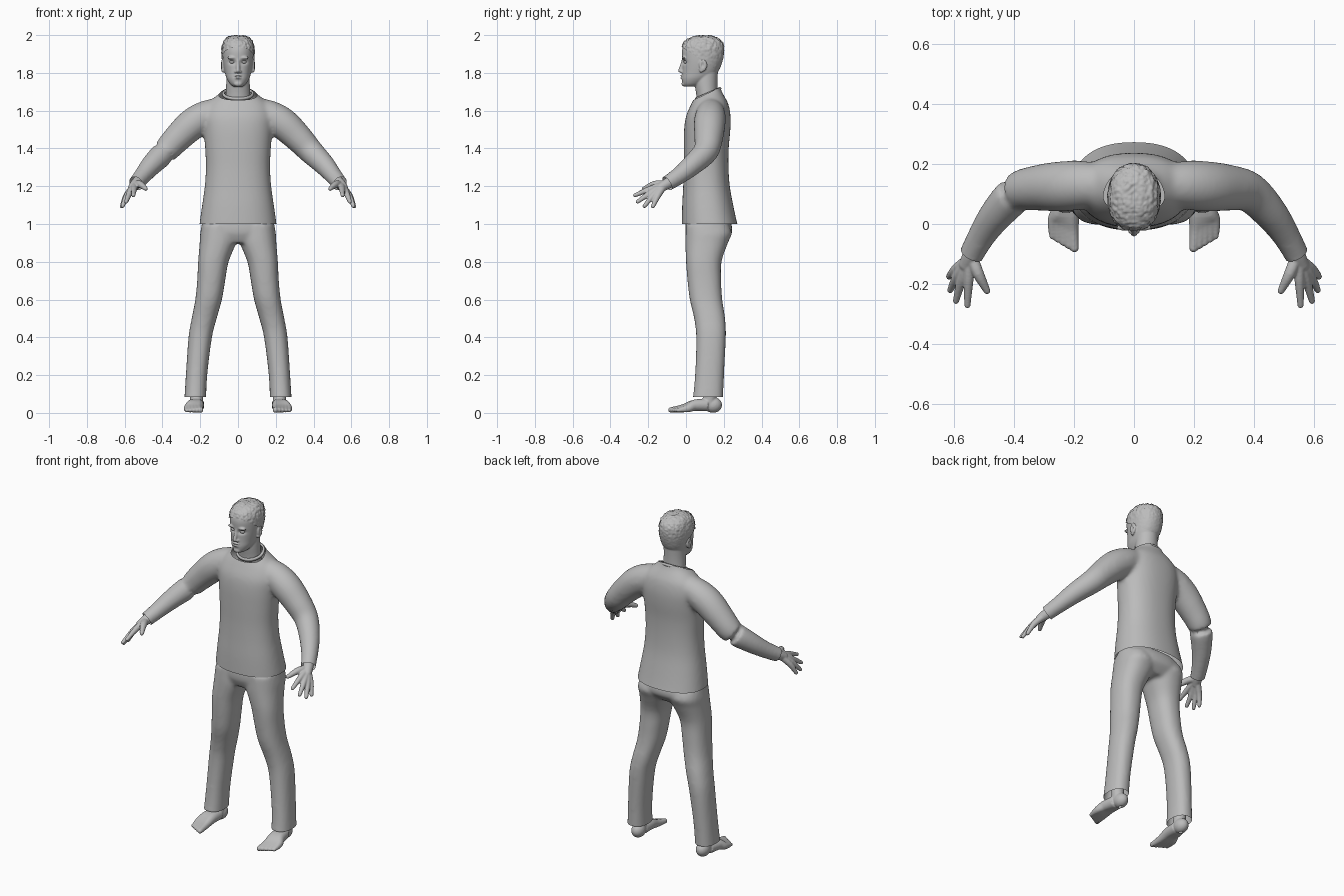
import bpy, bmesh, math
from mathutils import Vector, Matrix, noise

cube = bpy.data.objects.get("Cube")
if cube:
    bpy.data.objects.remove(cube)

grey = bpy.data.materials.new("plain_grey")
grey.use_nodes = True
grey.diffuse_color = (0.5, 0.5, 0.5, 1)
grey.node_tree.nodes["Principled BSDF"].inputs["Base Color"].default_value = (0.5, 0.5, 0.5, 1)


def spline(rows, steps=4):
    """Catmull-Rom interpolation through rows of numbers."""
    pts = [rows[0]] + list(rows) + [rows[-1]]
    out = []
    for a, b, c, d in zip(pts, pts[1:], pts[2:], pts[3:]):
        for k in range(steps):
            t = k / steps
            out.append([q + t / 2 * (r - p + t * (2 * p - 5 * q + 4 * r - s + t * (3 * (q - r) + s - p)))
                        for p, q, r, s in zip(a, b, c, d)])
    return out + [list(rows[-1])]


def skin(bm, rings):
    """Closed surface through rings of points."""
    loops = [[bm.verts.new(p) for p in ring] for ring in rings]
    n = len(loops[0])
    for lo, hi in zip(loops, loops[1:]):
        for i in range(n):
            bm.faces.new((lo[i], lo[(i + 1) % n], hi[(i + 1) % n], hi[i]))
    bm.faces.new(loops[0][::-1])
    bm.faces.new(loops[-1])


def stack(bm, rows, power=2.0, s=1, n=48):
    """Level rings given as (z, x min, x max, y front, y back)."""
    rings = []
    for z, x0, x1, yf, yb in spline(rows):
        ring = []
        for i in range(n):
            c, v = math.cos(math.tau * i / n), math.sin(math.tau * i / n)
            c, v = (math.copysign(abs(w) ** (2 / power), w) for w in (c, v))
            ring.append((s * ((x0 + x1) / 2 + c * (x1 - x0) / 2), (yf + yb) / 2 + v * (yb - yf) / 2, z))
        rings.append(ring)
    skin(bm, rings)


def tube(bm, rows, s=1, n=20):
    """Round limb along (x, y, z, radius), with a domed end."""
    pts = spline(rows)
    pos = [Vector((s * p[0], p[1], p[2])) for p in pts]
    rings = []
    for i, p in enumerate(pos):
        t = (pos[min(i + 1, len(pos) - 1)] - pos[max(i - 1, 0)]).normalized()
        u = t.cross(Vector((0.6, 0.5, 0.62))).normalized()
        v = t.cross(u)
        rings.append([p + pts[i][3] * (u * math.cos(a) + v * math.sin(a))
                      for a in (math.tau * k / n for k in range(n))])
    skin(bm, rings)
    blob(bm, pos[-1], [pts[-1][3]] * 3)


def blob(bm, centre, size):
    m = Matrix.Translation(centre) @ Matrix.Diagonal((*size, 1))
    bmesh.ops.create_uvsphere(bm, u_segments=20, v_segments=12, radius=1, matrix=m)


def finish(name, bm, voxel=0, smooth=0, cuts=(), warp=None):
    """Fuse the parts into one skin, reshape it and trim open edges."""
    bmesh.ops.recalc_face_normals(bm, faces=bm.faces)
    mesh = bpy.data.meshes.new(name)
    bm.to_mesh(mesh)
    bm.free()
    ob = bpy.data.objects.new(name, mesh)
    bpy.context.collection.objects.link(ob)
    if voxel:
        rm = ob.modifiers.new("fuse", 'REMESH')
        rm.mode, rm.voxel_size = 'VOXEL', voxel
        sm = ob.modifiers.new("soften", 'SMOOTH')
        sm.factor, sm.iterations = 0.5, smooth
        dg = bpy.context.evaluated_depsgraph_get()
        ob.data = bpy.data.meshes.new_from_object(ob.evaluated_get(dg))
        ob.modifiers.clear()
    b = bmesh.new()
    b.from_mesh(ob.data)
    for co, no in cuts:
        bmesh.ops.bisect_plane(b, geom=b.verts[:] + b.edges[:] + b.faces[:], dist=1e-5,
                               plane_co=co, plane_no=no, clear_outer=True)
    if warp:
        b.normal_update()
        for v in b.verts:
            v.co += warp(v)
    b.to_mesh(ob.data)
    b.free()
    ob.data.materials.clear()
    ob.data.materials.append(grey)
    ob.data.shade_smooth()
    return ob


def sym(rows):
    return [(z, -w, w, f, b) for z, w, f, b in rows]


# Shirt: torso and sleeves fused, trimmed at hem, neck and wrists
bm = bmesh.new()
stack(bm, sym([(0.96, .207, -.022, .285), (1.0, .204, -.022, .272), (1.1, .19, -.02, .25), (1.2, .176, -.015, .232),
               (1.3, .17, -.012, .225), (1.4, .174, -.012, .226), (1.5, .182, -.01, .235), (1.57, .185, 0, .236),
               (1.63, .165, .025, .226), (1.67, .125, .045, .207), (1.7, .09, .058, .19), (1.74, .07, .062, .178)]), 2.3)
arm = [(.06, .13, 1.615, .06), (.16, .13, 1.578, .079), (.24, .125, 1.53, .084), (.32, .12, 1.455, .076),
       (.385, .105, 1.385, .067), (.455, .035, 1.315, .057), (.51, -.045, 1.25, .046), (.56, -.14, 1.19, .039)]
cuts = [((0, 0, 1.0), (0, 0, -1)), ((0, .115, 1.692), (0, -.42, .9))]
for s in (1, -1):
    tube(bm, arm, s, 32)
    cuts.append(((s * .54, -.1, 1.215), (s * .42, -.78, -.48)))
finish("shirt", bm, .01, 12, cuts)

# Collar band
bm = bmesh.new()
rings = []
for i in range(48):
    a = math.tau * i / 48
    rings.append([(math.cos(a) * (.079 + r), .118 + math.sin(a) * (.064 + r), 1.692 + math.sin(a) * .027 + h)
                  for r, h in ((0, .006), (.006, 0), (.003, -.012), (-.006, -.008), (-.008, .004))])
rings.append(rings[0])
skin(bm, rings)
bmesh.ops.remove_doubles(bm, verts=bm.verts, dist=1e-5)
finish("collar", bm)

# Trousers: pelvis and two legs
bm = bmesh.new()
stack(bm, sym([(1.04, .175, .005, .215), (1.0, .192, -.003, .24), (.95, .197, -.002, .243), (.9, .185, .02, .2)]), 2.3)
leg = [(1.0, .01, .19, 0, .225), (.95, .004, .2, -.002, .242), (.9, .01, .203, -.003, .222), (.8, .05, .211, 0, .188),
       (.7, .068, .216, .008, .186), (.6, .085, .226, .02, .192), (.5, .113, .245, .043, .207),
       (.4, .138, .262, .054, .211), (.2, .163, .276, .048, .201), (.04, .17, .286, .032, .195)]
for s in (1, -1):
    stack(bm, leg, 2.3, s)
finish("trousers", bm, .01, 8, [((0, 0, .083), (0, 0, -1))])

# Hands and feet
fingers = [((.55, -.185, 1.187), (.554, -.27, 1.152)), ((.572, -.183, 1.168), (.592, -.256, 1.118)),
           ((.586, -.17, 1.155), (.611, -.22, 1.095)), ((.592, -.15, 1.148), (.615, -.175, 1.093))]
for s, side in ((1, "left"), (-1, "right")):
    bm = bmesh.new()
    tube(bm, [(.52, -.06, 1.235, .028), (.54, -.1, 1.213, .029), (.558, -.135, 1.192, .024)], s)
    for knuckle, tip in fingers:
        tube(bm, [(.546, -.115, 1.205, .02), (*knuckle, .0165), (*tip, .0105)], s)
    tube(bm, [(.54, -.11, 1.208, .02), (.518, -.165, 1.21, .019), (.489, -.222, 1.187, .0115)], s)
    finish(side + "_hand", bm, .004, 3)

    bm = bmesh.new()
    tube(bm, [(.225, .125, .18, .036), (.222, .125, .1, .035), (.218, .125, .05, .035)], s)
    blob(bm, (s * .216, .143, .042), (.038, .048, .042))
    for i in range(5):
        ball = (.205 + i * .0155, -.018 + i * .007, .024)
        tip = (.198 + i * .0185, -.08 + i * .0095, .0155 - i * .0006)
        tube(bm, [(.213 + i * .004, .11, .042, .034), (.21 + i * .009, .045, .04, .03),
                  (*ball, .021), (*tip, .0145 - i * .0012)], s)
    finish(side + "_foot", bm, .0045, 3, [((0, 0, .002), (0, 0, -1))])

# Head and neck with nose, brow, lips and ears
skull = [(1.728, .026, -.008, .06), (1.742, .043, -.018, .09), (1.77, .06, -.022, .13), (1.8, .069, -.02, .165),
         (1.84, .077, -.019, .183), (1.88, .081, -.021, .193), (1.92, .081, -.021, .196), (1.955, .072, -.008, .187),
         (1.978, .055, .025, .16), (1.989, .03, .06, .13)]
bm = bmesh.new()
stack(bm, sym(skull), 2.15)
stack(bm, sym([(1.6, .07, .06, .185), (1.68, .065, .055, .168), (1.75, .062, .045, .166), (1.82, .06, .05, .17)]))
tube(bm, [(0, -.012, 1.875, .009), (0, -.022, 1.84, .0095), (0, -.031, 1.812, .011)])
blob(bm, (0, -.022, 1.784), (.019, .009, .0055))
blob(bm, (0, -.021, 1.773), (.017, .009, .0065))
blob(bm, (0, -.012, 1.742), (.022, .012, .014))
for s in (1, -1):
    blob(bm, (s * .012, -.023, 1.806), (.009, .01, .007))
    blob(bm, (s * .032, -.012, 1.88), (.026, .011, .008))
    blob(bm, (s * .082, .09, 1.84), (.011, .021, .033))
    blob(bm, (s * .08, .082, 1.815), (.009, .012, .014))


def face_shape(v):
    """Press in the eye sockets, the mouth line and the ear hollows."""
    d = Vector()
    x, y, z = abs(v.co.x), v.co.y, v.co.z
    if y < .03:
        d.y += .012 * math.exp(-((x - .031) / .018) ** 2 - ((z - 1.857) / .011) ** 2)
        d.y += .006 * math.exp(-(x / .02) ** 4 - ((z - 1.779) / .003) ** 2)
    elif x > .07:
        d.x -= math.copysign(.009, v.co.x) * math.exp(-((y - .088) / .009) ** 2 - ((z - 1.842) / .016) ** 2)
    return d


finish("head", bm, .004, 4, warp=face_shape)

# Eyes
bm = bmesh.new()
for s in (1, -1):
    blob(bm, (s * .031, .0, 1.857), (.014, .013, .008))
finish("eyes", bm)

# Short rough hair, trimmed along the hairline
bm = bmesh.new()
stack(bm, sym([(z + .008, w + .006, f - .004, b + .006) for z, w, f, b in skull]), 2.15)


def tufts(v):
    grain = noise.noise(v.co * 75) + .6 * noise.noise(v.co * 150)
    return v.normal * (.0045 * grain * min(1, max(.15, (v.co.z - 1.84) * 9)))


finish("hair", bm, .005, 3, [((0, -.02, 1.935), (0, -.55, -.83)), ((0, 0, 1.79), (0, 0, -1))], tufts)
